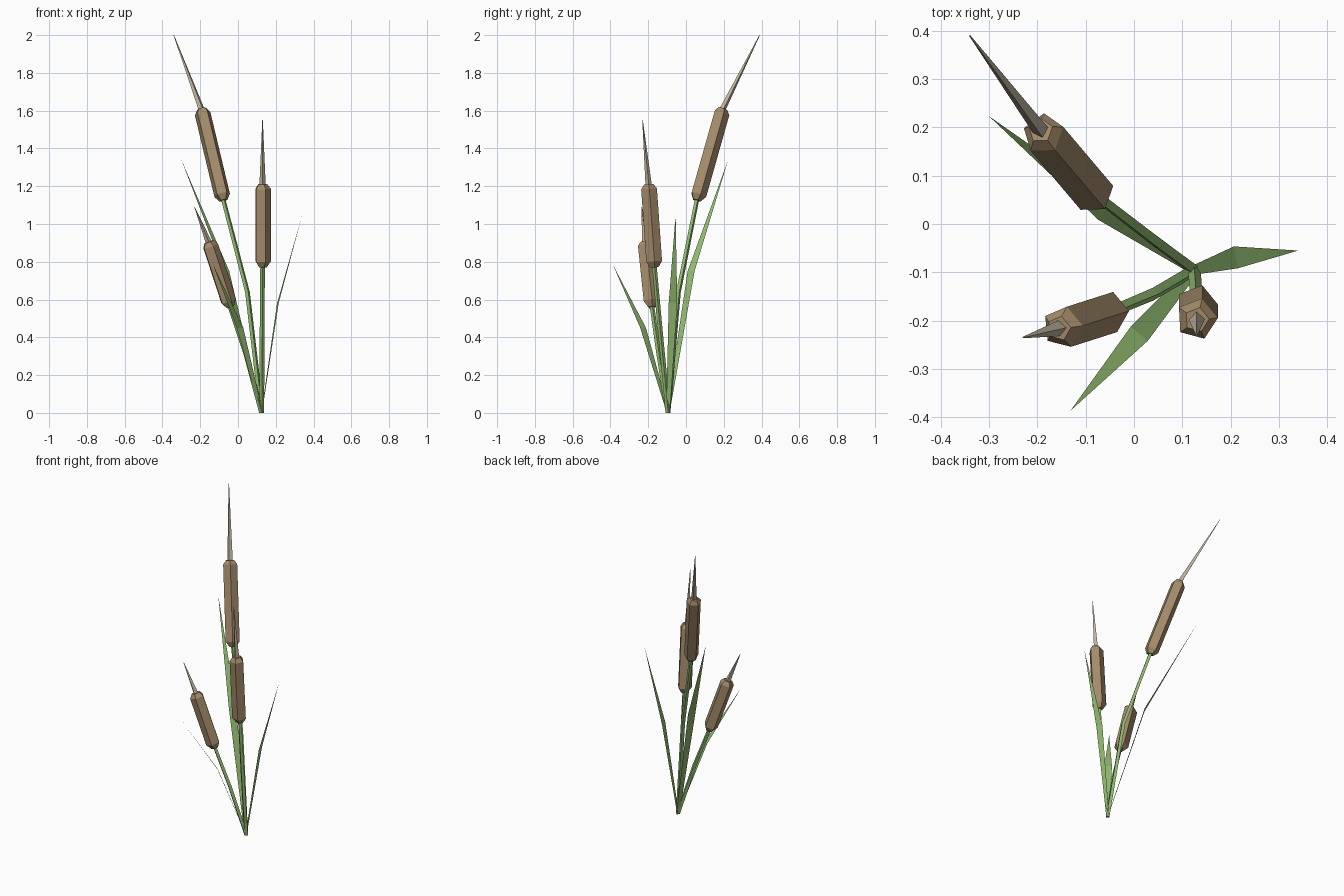
import bpy, bmesh, math
from mathutils import Vector

if "Cube" in bpy.data.objects:
    bpy.data.objects.remove(bpy.data.objects["Cube"])

BASE = Vector((0.125, -0.095, 0.0))

def material(name, rgb):
    m = bpy.data.materials.new(name)
    m.diffuse_color = (*rgb, 1)
    m.use_nodes = True
    m.node_tree.nodes["Principled BSDF"].inputs["Base Color"].default_value = m.diffuse_color
    return m

GREEN = material("reed green", (0.30, 0.52, 0.17))
BROWN = material("seed head brown", (0.37, 0.26, 0.145))
STRAW = material("spike straw", (0.52, 0.46, 0.34))

def finish(name, bm, mat):
    mesh = bpy.data.meshes.new(name)
    bm.to_mesh(mesh)
    bm.free()
    mesh.materials.append(mat)
    bpy.context.collection.objects.link(bpy.data.objects.new(name, mesh))

def tube(name, rings, sides, turn, mat, axis=None):
    """Loft polygon rings (centre, radius) along a path, capped at both ends."""
    bm = bmesh.new()
    loops = []
    for i, (c, r) in enumerate(rings):
        d = axis or rings[min(i + 1, len(rings) - 1)][0] - rings[max(i - 1, 0)][0]
        q = Vector((0, 0, 1)).rotation_difference(d)
        if i == 0 and c.z == 0:          # flat foot on the ground
            q.identity()
        ring = []
        for k in range(sides):
            a = math.radians(turn) + math.tau * k / sides
            ring.append(bm.verts.new(c + q @ Vector((r * math.cos(a), r * math.sin(a), 0))))
        loops.append(ring)
    for lo, hi in zip(loops, loops[1:]):
        for k in range(sides):
            j = (k + 1) % sides
            bm.faces.new((lo[k], lo[j], hi[j], hi[k]))
    bm.faces.new(loops[0][::-1])
    bm.faces.new(loops[-1])
    finish(name, bm, mat)

def cattail(name, bend, low, high, tip, turn):
    bend, low, high, tip = map(Vector, (bend, low, high, tip))
    axis = (high - low).normalized()
    # stem, bent once
    tube(name + "_stem", [(BASE, 0.013), (bend, 0.013), (low + axis * 0.02, 0.012)], 4, turn, GREEN)
    # five-sided seed head with tapered ends
    tube(name + "_seed_head",
         [(low, 0.022), (low + axis * 0.032, 0.044), (high - axis * 0.024, 0.044), (high, 0.026)],
         5, turn, BROWN, axis)
    # thin pointed spike
    tube(name + "_spike", [(high - axis * 0.01, 0.017), (tip, 0.0015)], 4, turn, STRAW)

def leaf(name, mid, tip):
    """Flat blade: narrow foot, wide middle, pointed tip."""
    mid, tip = Vector(mid), Vector(tip)
    out = tip - BASE
    side = Vector((-out.y, out.x, 0)).normalized()
    bm = bmesh.new()
    a, b = (bm.verts.new(BASE + side * s) for s in (-0.010, 0.010))
    c, d = (bm.verts.new(mid + side * s) for s in (0.023, -0.023))
    t = bm.verts.new(tip)
    bm.faces.new((a, d, c, b))
    bm.faces.new((d, t, c))
    bmesh.ops.recalc_face_normals(bm, faces=bm.faces)
    bm.normal_update()
    if bm.faces[:][0].normal.z < 0:
        bmesh.ops.reverse_faces(bm, faces=bm.faces)
    finish(name, bm, GREEN)

# cattails: bend, head bottom, head top, spike tip, polygon turn
cattail("tall_cattail", (0.05, -0.04, 0.64), (-0.077, 0.056, 1.125), (-0.193, 0.193, 1.61), (-0.34, 0.39, 2.0), 18)
cattail("middle_cattail", (0.128, -0.137, 0.44), (0.13, -0.167, 0.77), (0.13, -0.198, 1.21), (0.13, -0.23, 1.55), 3)
cattail("short_cattail", (0.04, -0.145, 0.32), (-0.042, -0.180, 0.56), (-0.155, -0.216, 0.905), (-0.23, -0.235, 1.09), 5)

# leaves
leaf("back_leaf", (-0.06, 0.027, 0.75), (-0.30, 0.223, 1.34))
leaf("right_leaf", (0.211, -0.069, 0.58), (0.34, -0.055, 1.05))
leaf("front_leaf", (0.011, -0.227, 0.45), (-0.132, -0.387, 0.785))
